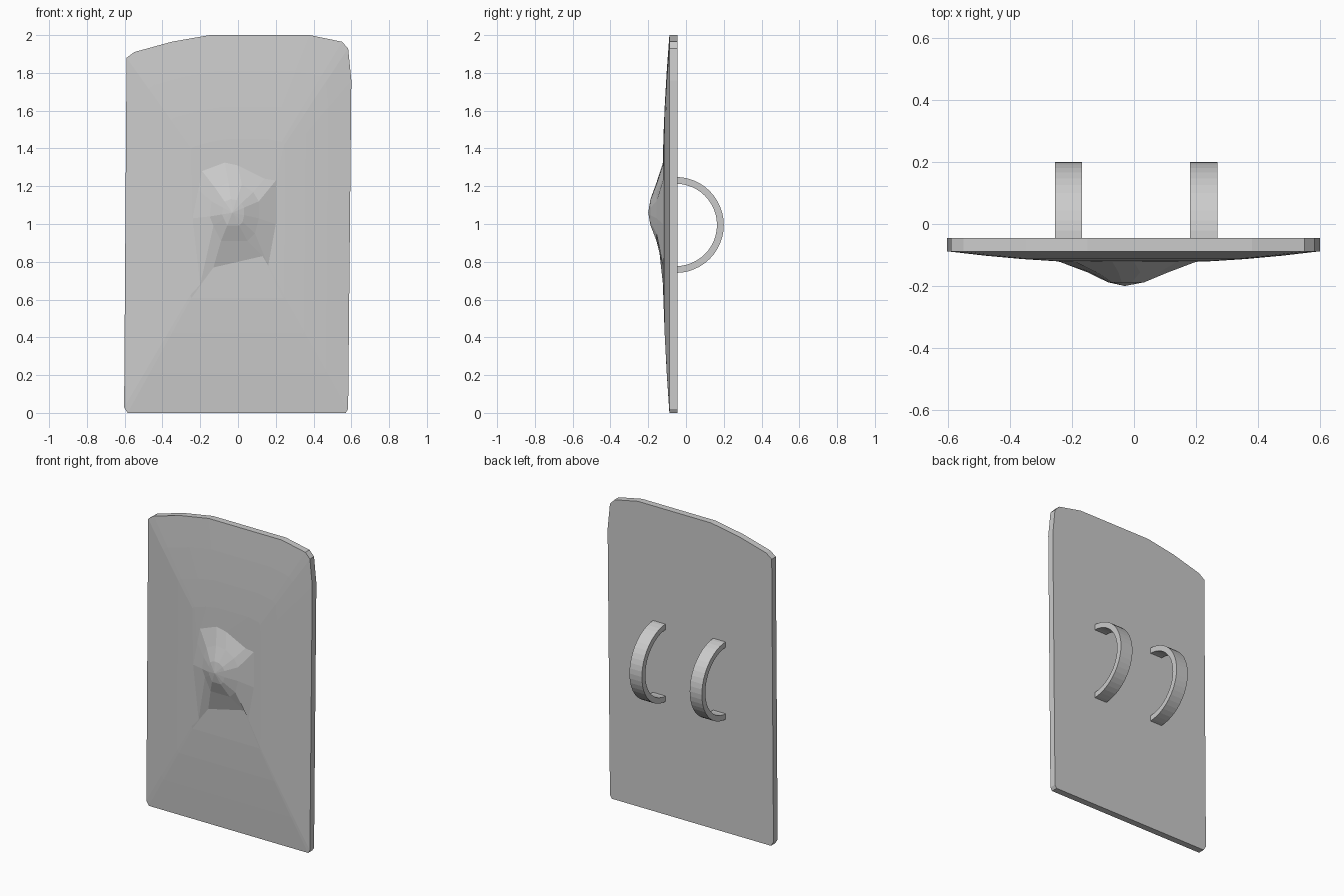
import bpy, bmesh, math

if "Cube" in bpy.data.objects:
    bpy.data.objects.remove(bpy.data.objects["Cube"])

grey = bpy.data.materials.new("plain grey")
grey.diffuse_color = (0.6, 0.6, 0.6, 1)
grey.use_nodes = True
grey.node_tree.nodes["Principled BSDF"].inputs["Base Color"].default_value = grey.diffuse_color


def make_object(name, bm):
    bmesh.ops.recalc_face_normals(bm, faces=bm.faces[:])
    mesh = bpy.data.meshes.new(name)
    bm.to_mesh(mesh)
    bm.free()
    mesh.materials.append(grey)
    obj = bpy.data.objects.new(name, mesh)
    bpy.context.collection.objects.link(obj)
    return obj


def ring(bm, points, y):
    return [bm.verts.new((x, y, z)) for x, z in points]


def bridge(bm, a, b):
    n = len(a)
    for i in range(n):
        j = (i + 1) % n
        bm.faces.new((a[i], a[j], b[j], b[i]))


def scaled(points, s, cx, cz):
    return [(cx + (x - cx) * s, cz + (z - cz) * s) for x, z in points]


# Shield outline (x, z), clockwise from the bottom left
outline = [(-0.585, 0), (-0.603, 0.03), (-0.59, 1.88), (-0.55, 1.91),
           (-0.35, 1.965), (-0.15, 2.0), (0.38, 2.0), (0.55, 1.965),
           (0.583, 1.93), (0.6, 1.76), (0.583, 0.02), (0.57, 0)]
# Foot and shoulder of the uneven boss
boss_foot = [(-0.13, 0.77), (-0.2, 0.68), (-0.24, 1.03), (-0.21, 1.18),
             (-0.19, 1.28), (-0.07, 1.325), (0, 1.31), (0.14, 1.24),
             (0.2, 1.23), (0.2, 1.0), (0.16, 0.78), (0.13, 0.83)]
boss_shoulder = [(-0.09, 0.91), (-0.13, 0.99), (-0.15, 1.04), (-0.14, 1.12),
                 (-0.12, 1.19), (-0.05, 1.22), (0.02, 1.21), (0.08, 1.17),
                 (0.11, 1.12), (0.11, 1.03), (0.09, 0.95), (0.05, 0.91)]

# Shield: flat back, rim, shallow bulging front and central boss
bm = bmesh.new()
back = ring(bm, outline, -0.045)
bm.faces.new(back)
layers = [(outline, -0.088)]
for s, y in ((0.8, -0.102), (0.6, -0.113), (0.42, -0.12)):
    layers.append((scaled(outline, s, 0, 1.05), y))
layers += [(boss_foot, -0.122), (boss_shoulder, -0.156),
           (scaled(boss_shoulder, 0.45, -0.03, 1.06), -0.188)]
last = back
for points, y in layers:
    current = ring(bm, points, y)
    bridge(bm, last, current)
    last = current
tip = bm.verts.new((-0.03, -0.2, 1.06))
for i in range(len(last)):
    bm.faces.new((last[i], last[(i + 1) % len(last)], tip))
make_object("shield", bm)

# Two half-round arm straps on the back
STEPS = 24
for name, x0, x1 in (("left_strap", -0.255, -0.167), ("right_strap", 0.18, 0.27)):
    bm = bmesh.new()
    last = None
    for k in range(STEPS + 1):
        a = math.pi * (k / STEPS - 0.5)
        section = []
        for x, r in ((x0, 0.254), (x1, 0.254), (x1, 0.218), (x0, 0.218)):
            section.append(bm.verts.new((x, -0.054 + r * math.cos(a), 0.995 + r * math.sin(a))))
        if last:
            bridge(bm, last, section)
        else:
            bm.faces.new(section)
        last = section
    bm.faces.new(last)
    make_object(name, bm)
